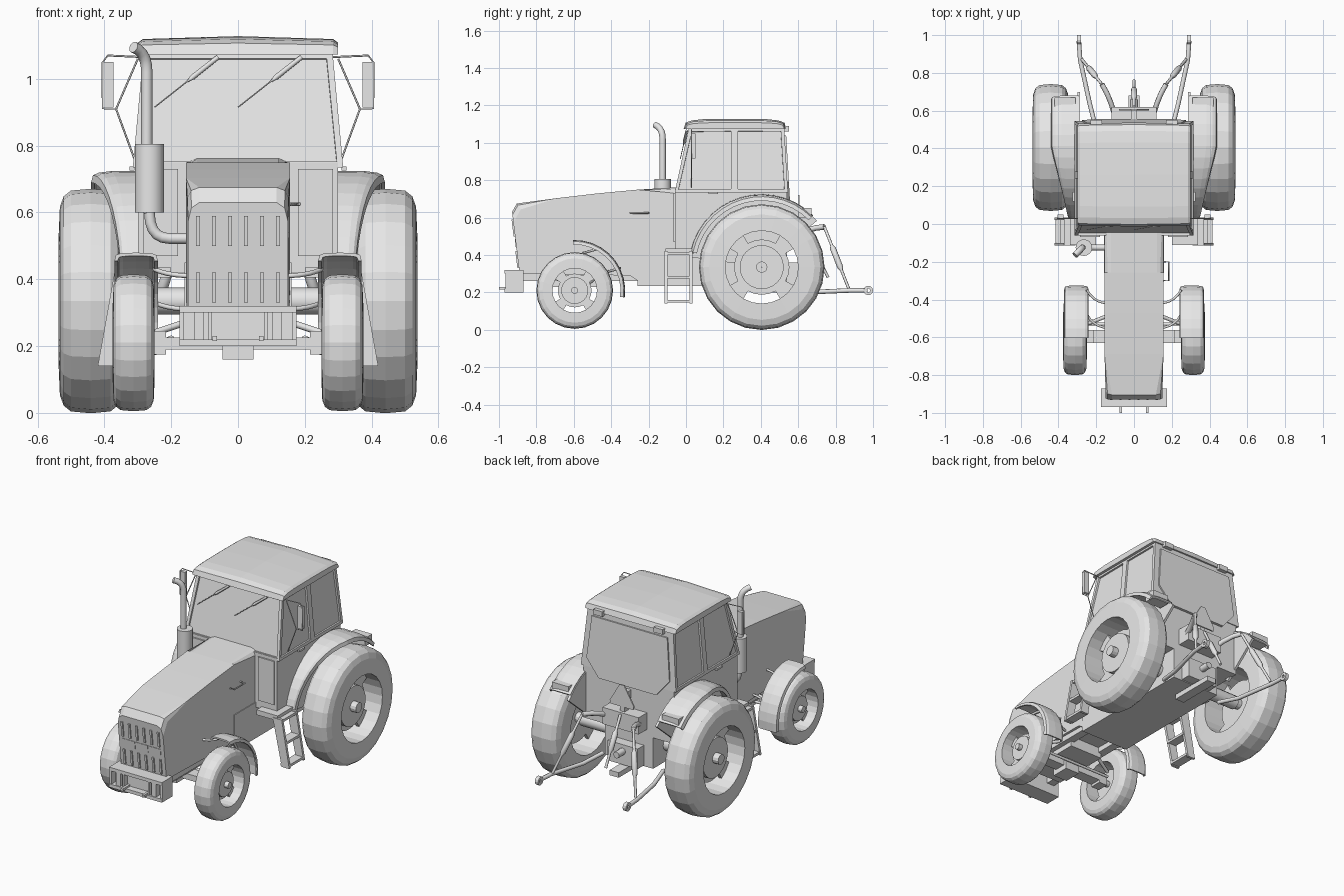
import bpy, bmesh
from math import sin, cos, pi, radians
from mathutils import Vector

cube = bpy.data.objects.get("Cube")
if cube:
    bpy.data.objects.remove(cube, do_unlink=True)

colour = (.8, .8, .8, 1)
grey = bpy.data.materials.new("plain_grey")
grey.use_nodes = True
grey.diffuse_color = colour
grey.node_tree.nodes["Principled BSDF"].inputs["Base Color"].default_value = colour


def finish(name, bm, mirror=False, smooth=False):
    """Turn a bmesh into an object, with a mirrored copy if asked."""
    bmesh.ops.recalc_face_normals(bm, faces=bm.faces)
    for face in bm.faces:
        face.smooth = smooth and len(face.verts) == 4
    if mirror:
        copied = bmesh.ops.duplicate(bm, geom=bm.verts[:] + bm.edges[:] + bm.faces[:])["geom"]
        for vert in [item for item in copied if isinstance(item, bmesh.types.BMVert)]:
            vert.co.x = -vert.co.x
        bmesh.ops.reverse_faces(bm, faces=[item for item in copied if isinstance(item, bmesh.types.BMFace)])
    mesh = bpy.data.meshes.new(name)
    bm.to_mesh(mesh)
    bm.free()
    mesh.materials.append(grey)
    bpy.context.collection.objects.link(bpy.data.objects.new(name, mesh))


def skin(rings, closed=False):
    """Join rings of points with quads; cap the ends unless closed."""
    bm = bmesh.new()
    loops = [[bm.verts.new(point) for point in ring] for ring in rings]
    count = len(loops[0])
    for near, far in zip(loops, loops[1:] + (loops[:1] if closed else [])):
        for i in range(count):
            j = (i + 1) % count
            bm.faces.new((near[i], near[j], far[j], far[i]))
    if not closed:
        bm.faces.new(loops[0])
        bm.faces.new(loops[-1])
    return bm


def across(points, half, centre=0):
    """Extrude a (y, z) outline along x."""
    return skin([[(centre + side * half, y, z) for y, z in points] for side in (-1, 1)])


def plate(name, points, start, end, mirror=False, lean=0):
    """Extrude an (x, z) outline along y, leaning with height if asked."""
    finish(name, skin([[(x, y + lean * z, z) for x, z in points] for y in (start, end)]), mirror)


def box(name, x, y, z, mirror=False):
    plate(name, [(x[0], z[0]), (x[1], z[0]), (x[1], z[1]), (x[0], z[1])], *y, mirror)


def wide_box(name, half, y, z):
    box(name, (-half, half), y, z)


def symmetric(half):
    return half + [(-x, z) for x, z in reversed(half)]


def dome(steps=8, power=.5):
    """Squarish half-round from (-1, 0) over (0, 1) to (1, 0)."""
    arc = [pi * i / steps for i in range(steps + 1)]
    return [((-1 if i * 2 < steps else 1) * abs(cos(a)) ** power, abs(sin(a)) ** power)
            for i, a in enumerate(arc)]


def shell(points, x, radius, width, height, thick=.01):
    """Thin cross-section made from an outer and an inner copy of a curve."""
    outer = [(x + width * u, radius + height * v) for u, v in points]
    inner = [(x + (width - thick) * u, radius + (height - thick) * v) for u, v in points]
    return outer + inner[::-1]


def lathe(name, profile, axle, segments, start=0, end=360, narrow=0):
    """Sweep a closed (x, radius) profile about an axle along x, on both sides."""
    full = end - start == 360
    turns = [radians(start + (end - start) * i / segments) for i in range(segments + (not full))]
    root = profile[0][0]
    rings = [[(root + (x - root) * (1 - narrow * max(0, -cos(a))), axle[0] + r * cos(a), axle[1] + r * sin(a))
              for x, r in profile] for a in turns]
    finish(name, skin(rings, full), True)


def tube(name, points, radii, sides=8, mirror=False):
    """Round bar through points; radii is one value or one per point."""
    points = [Vector(point) for point in points]
    if not isinstance(radii, list):
        radii = [radii] * len(points)
    rings = []
    for i, point in enumerate(points):
        along = (points[min(i + 1, len(points) - 1)] - points[max(i - 1, 0)]).normalized()
        u = along.cross(Vector((0, 1, 0) if abs(along.y) < .8 else (1, 0, 0))).normalized()
        w = along.cross(u)
        turns = [k * 2 * pi / sides for k in range(sides)]
        rings.append([point + radii[i] * (cos(a) * u + sin(a) * w) for a in turns])
    finish(name, skin(rings), mirror, True)


def bend(start, corner, end, steps=5):
    """Points on a smooth elbow."""
    start, corner, end = Vector(start), Vector(corner), Vector(end)
    return [start.lerp(corner, i / steps).lerp(corner.lerp(end, i / steps), i / steps) for i in range(steps + 1)]


def turnbuckle(name, start, end, mirror=False):
    """Rod with a thicker sleeve at the middle."""
    stops = [0, .3, .35, .65, .7, 1]
    tube(name, [Vector(start).lerp(Vector(end), s) for s in stops],
         [.016 if .3 < s < .7 else .008 for s in stops], mirror=mirror)


# Wheels: tyre, slotted rim, disc and hub
REAR, FRONT = (.405, .335), (-.595, .21)


def wheel(name, axle, radius, inner, width):
    def ring(label, left, right, low, high, *sweep):
        profile = [(left, low), (left, high), (right, high), (right, low)]
        lathe(f"{name}_{label}", [(inner + width * t, radius * r) for t, r in profile], axle, *sweep)

    tyre = [(inner + width * (1 + u) / 2, radius * (.58 + .42 * v)) for u, v in dome()]
    lathe(name + "_tyre", tyre, axle, 24)
    ring("disc", .45, .55, .004, .44, 24)
    ring("disc_step", .5, .7, .004, .35, 24)
    ring("hub", .1, .9, .004, .09, 12)
    for k in range(4):
        ring(f"rim_web_{k}", .45, .55, .42, .6, 4, 90 * k + 30, 90 * k + 60)


wheel("rear_wheel", REAR, .336, .345, .192)
wheel("front_wheel", FRONT, .205, .25, .125)

# Fenders
lathe("rear_fender", shell(dome()[4:], .29, .355, .15, .035), REAR, 14, 45, 168, .6)
lathe("fender_wall", [(.285, .1), (.285, .385), (.3, .385), (.3, .1)], REAR, 14, 40, 172)
box("tail_lamp", (.31, .42), (.6, .67), (.6, .65), True)
lathe("front_fender", shell(dome(6), .305, .245, .065, .025), FRONT, 9, -8, 92)
for k in range(2):
    y, z = -.38 - .13 * k, .33 + .1 * k
    tube(f"fender_bracket_{k}", bend((.13, y - .04, z - .02), (.21, y - .04, z - .02), (.25, y + .03, z)),
         .007, 6, True)

# Hood: side profile with rounded upper edges
NOSE, BACK = -.905, -.04
top_line = [(NOSE + (BACK - NOSE) * i / 4, .762 - .087 * (1 - i / 4) ** 1.4) for i in range(5)]
bm = across([(-.89, .3), (-.93, .63)] + top_line + [(BACK, .25), (-.24, .25), (-.3, .29)], .156)
for vert in bm.verts:
    if vert.co.y < -.8:
        vert.co.x *= .96
rim = [edge for edge in bm.edges if all(v.co.z > .62 for v in edge.verts)
       and edge.verts[0].co.x * edge.verts[1].co.x > 0]
bmesh.ops.bevel(bm, geom=rim, offset=.034, segments=2, affect="EDGES", profile=.5)
finish("hood", bm)
tube("hood_handle", [(x, y, .625) for x, y in [(.15, -.2), (.185, -.2), (.185, -.3), (.15, -.3)]], .005, 6)


# Grille: two rows of bars around a blank panel, all on the sloping nose
def nose_strip(name, x, half, low, high, proud):
    def face(z):
        return -.853 - z * .12
    finish(name, across([(face(low) + .01, low), (face(low) - proud, low), (face(high) - proud, high),
                         (face(high) + .01, high)], half, x))


for k in range(6):
    for row, low in (("lower", .33), ("upper", .5)):
        nose_strip(f"grille_bar_{row}_{k}", .048 * (k - 2.5), .006, low, low + .09, .009)
for k in (-1, 0, 1):
    nose_strip(f"grille_panel_{k + 1}", .085 * k, .041, .44, .485, .004)

# Front carrier frame
wide_box("carrier_back", .175, (-.93, -.87), (.2, .32))
for label, low in (("lower", .2), ("upper", .3)):
    wide_box("carrier_" + label, .175, (-.97, -.92), (low, low + .02))
for label, x, half in (("outer", .168, .007), ("middle", .118, .014), ("inner", .085, .005)):
    box(f"carrier_{label}_upright", (x - half, x + half), (-.965, -.92), (.21, .31), True)
box("carrier_prong", (.063, .077), (-1, -.92), (.215, .23), True)

# Chassis and axles
wide_box("front_frame", .11, (-.78, -.42), (.23, .31))
box("front_rail", (.09, .14), (-.88, -.2), (.26, .31), True)
wide_box("mid_chassis", .16, (-.26, .54), (.235, .45))
wide_box("front_axle", .25, (-.63, -.56), (.19, .225))
wide_box("axle_pivot", .047, (-.65, -.54), (.16, .24))
box("axle_knuckle", (.215, .27), (-.63, -.56), (.175, .245), True)
tube("steering_ram", [(.1, -.47, .29), (.25, -.53, .24)], .01, mirror=True)
for name, reach, radius, y, z in (("steering_rod", .25, .008, -.53, .21), ("rear_axle", .4, .04, *REAR)):
    tube(name, [(-reach, y, z), (reach, y, z)], radius, 12)

# Cab: lower body and glazed upper part with recessed panes
PILLAR = .26
wide_box("cab_lower", .3, (-.06, .54), (.42, .75))
box("cab_front_panel", (.18, .285), (-.068, -.05), (.47, .73), True)
outline = [(.315, y, .735) for y in (-.06, PILLAR, .545)] + [(.283, y, 1.08) for y in (.525, PILLAR, .015)]
bm = skin([outline, [(-x, y, z) for x, y, z in outline]])
for face in [face for face in bm.faces if len(face.verts) == 6]:
    bmesh.ops.connect_verts(bm, verts=[v for v in face.verts if abs(v.co.y - PILLAR) < .01])
bmesh.ops.recalc_face_normals(bm, faces=bm.faces)
panes = [face for face in bm.faces if abs(face.normal.z) < .5 and face.normal.y < .5]
for border, depth in ((.026, 0), (.001, -.01)):
    bmesh.ops.inset_individual(bm, faces=panes, thickness=border, depth=depth)
finish("cab_upper", bm)
plate("rear_window", symmetric([(.25, 1.04), (.275, .79), (.19, .69)]), .58, .596, lean=-.058)
box("door_handle", (.31, .325), (.12, .17), (.725, .737), True)

# Roof: crowned slab with a front visor
rings = []
for t in (-1, -.95, 0, .95, 1):
    lower = .02 * t ** 16
    rings.append([(.3 * t, .262 + (.275 - lower / 2) * u, 1.073 + (.055 - lower) * v) for u, v in dome()])
finish("roof", skin(rings))
box("roof_lamp", (.17, .23), (.52, .55), (1.06, 1.09), True)

# Wipers and mirrors
for label, x in (("right", -.25), ("left", 0)):
    start, end = Vector((x, -.03, .915)), Vector((x + .19, .004, 1.065))
    tube(f"{label}_wiper", [start.lerp(end, s) for s in (0, .5, .6, 1)], [.002, .002, .008, .007], 6)
box("mirror", (.372, .405), (.03, .05), (.915, 1.05), True)
for label, path in (("arm", [(.28, 1.065), (.39, 1.07), (.405, 1.05), (.405, .91), (.365, .91), (.31, .76)]),
                    ("brace", [(.3, 1.06), (.365, .91)])):
    tube("mirror_" + label, [(x, .03, z) for x, z in path], .003, 6, True)

# Exhaust on one side
foot = Vector((-.265, -.125, .6))
up, inward = Vector((0, 0, 1)), Vector((1, 0, 0))
tube("muffler", [foot, foot + up * .205], .044, 16)
shaft = foot - inward * .008
crook = shaft + up * .48
tube("stack", [shaft + up * .2] + bend(shaft + up * .42, crook, crook + Vector((-.04, -.04, .015))), .017, 12)
elbow = foot - up * .078
tube("downpipe", bend(foot, elbow, elbow + inward * .06) + [elbow + inward * .13], .016, 12)

# Access steps
for label, y in (("front", -.115), ("back", .02)):
    plate(f"step_rail_{label}", [(.31, .42), (.37, .42), (.42, .14), (.37, .14)], y, y + .015, True)
for k in range(3):
    outer, height = .415 - .023 * k, .145 + .128 * k
    box(f"step_{k}", (outer - .055, outer), (-.11, .03), (height, height + .015), True)
box("step_platform", (.2, .34), (-.11, .04), (.405, .435), True)

# Rear linkage
wide_box("linkage_housing", .12, (.52, .62), (.46, .56))
wide_box("drawbar_housing", .1, (.52, .6), (.24, .36))
wide_box("drawbar", .03, (.4, .68), (.2, .23))
tube("drive_shaft", [(0, .55, .32), (0, .66, .32)], .02)
tube("lower_arm", [(.2, .5, .22), (.235, .64, .2), (.285, .87, .21), (.292, .97, .21)], .012, mirror=True)
lathe("arm_eye", [(.28, .01), (.28, .025), (.302, .025), (.302, .01)], (.975, .21), 12)
tube("lift_arm", bend((.1, .57, .5), (.13, .68, .55), (.17, .74, .55), 3), .015, 6, True)
turnbuckle("lift_rod", (.17, .74, .55), (.275, .87, .22), True)
turnbuckle("top_link", (0, .62, .55), (0, .76, .28))
plate("warning_triangle", symmetric([(.015, .72), (.08, .61), (.075, .59)]), .6, .608)
wide_box("triangle_post", .015, (.54, .602), (.55, .67))
